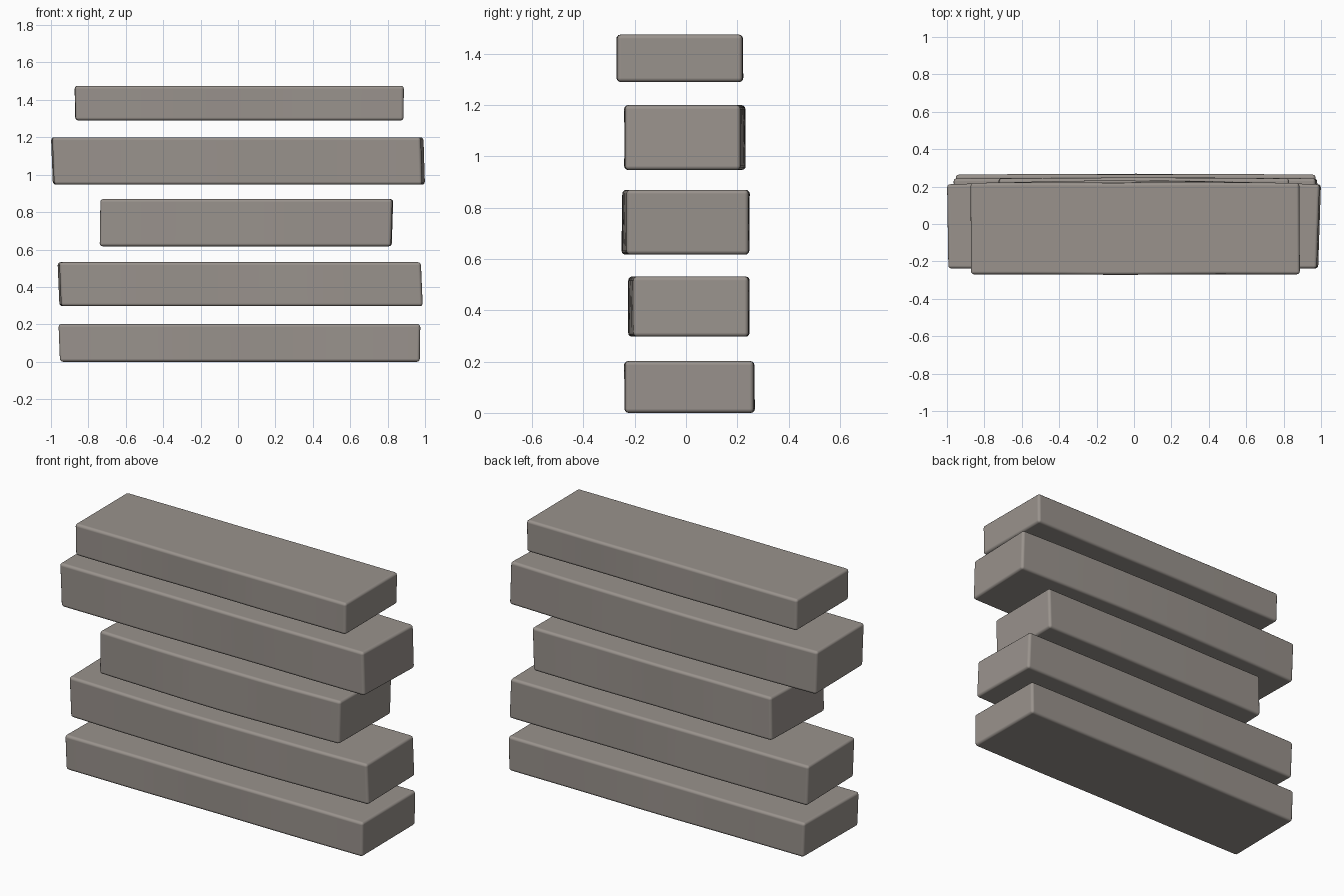
import bpy, bmesh, math

if "Cube" in bpy.data.objects:
    bpy.data.objects.remove(bpy.data.objects["Cube"])

# name, z range, y range, end x (left front, left back, right front, right back),
# top lean of each end, belly of the front and back faces
SLABS = [
    ("bottom_slab", (0.0, 0.202), (-0.24, 0.267), (-0.952, -0.945, 0.972, 0.968),
     (-0.008, 0.003), (0.002, 0.003)),
    ("lower_slab", (0.297, 0.532), (-0.225, 0.247), (-0.945, -0.955, 0.988, 0.98),
     (-0.01, -0.01), (0.02, 0.003)),
    ("middle_slab", (0.617, 0.87), (-0.25, 0.247), (-0.74, -0.725, 0.818, 0.822),
     (0.004, 0.008), (0.018, 0.003)),
    ("upper_slab", (0.947, 1.20), (-0.24, 0.232), (-0.983, -0.99, 0.985, 1.0),
     (-0.01, -0.008), (0.002, 0.02)),
    ("top_slab", (1.29, 1.475), (-0.27, 0.222), (-0.868, -0.87, 0.885, 0.882),
     (-0.004, 0.002), (0.001, 0.002)),
]
STEPS = 12

stone = bpy.data.materials.new("warm_grey_stone")
stone.diffuse_color = (0.32, 0.29, 0.265, 1.0)
stone.use_nodes = True
stone.node_tree.nodes["Principled BSDF"].inputs["Base Color"].default_value = stone.diffuse_color


def make_slab(index, name, zr, yr, ends, lean, belly):
    lf, lb, rf, rb = ends
    bm = bmesh.new()
    rings = []
    for i in range(STEPS + 1):
        t = i / STEPS
        bulge = 1 - math.sin(math.pi * t)
        wave = 0.002 * math.sin(3 * math.pi * t + index * 1.7) * math.sin(math.pi * t)
        yf = yr[0] + belly[0] * bulge
        yb = yr[1] - belly[1] * bulge
        ring = []
        for back, top in ((0, 0), (1, 0), (1, 1), (0, 1)):
            xl = (lb if back else lf) + lean[0] * top
            xr = (rb if back else rf) + lean[1] * top
            y = (yb if back else yf) + wave * (1 if top else -1)
            ring.append(bm.verts.new((xl + (xr - xl) * t, y, zr[top])))
        rings.append(ring)
    # Long sides
    for a, b in zip(rings, rings[1:]):
        for k in range(4):
            n = (k + 1) % 4
            bm.faces.new((a[k], a[n], b[n], b[k]))
    # End caps
    bm.faces.new(rings[0])
    bm.faces.new(rings[-1])
    bmesh.ops.recalc_face_normals(bm, faces=bm.faces)
    mesh = bpy.data.meshes.new(name)
    bm.to_mesh(mesh)
    bm.free()
    mesh.materials.append(stone)
    obj = bpy.data.objects.new(name, mesh)
    bpy.context.collection.objects.link(obj)

    # Worn, softly rounded edges
    for poly in mesh.polygons:
        poly.use_smooth = True
    bevel = obj.modifiers.new("worn_edges", 'BEVEL')
    bevel.width = 0.016
    bevel.segments = 3
    bevel.limit_method = 'ANGLE'
    bevel.angle_limit = math.radians(40)
    bevel.harden_normals = True


for index, slab in enumerate(SLABS):
    make_slab(index, *slab)
